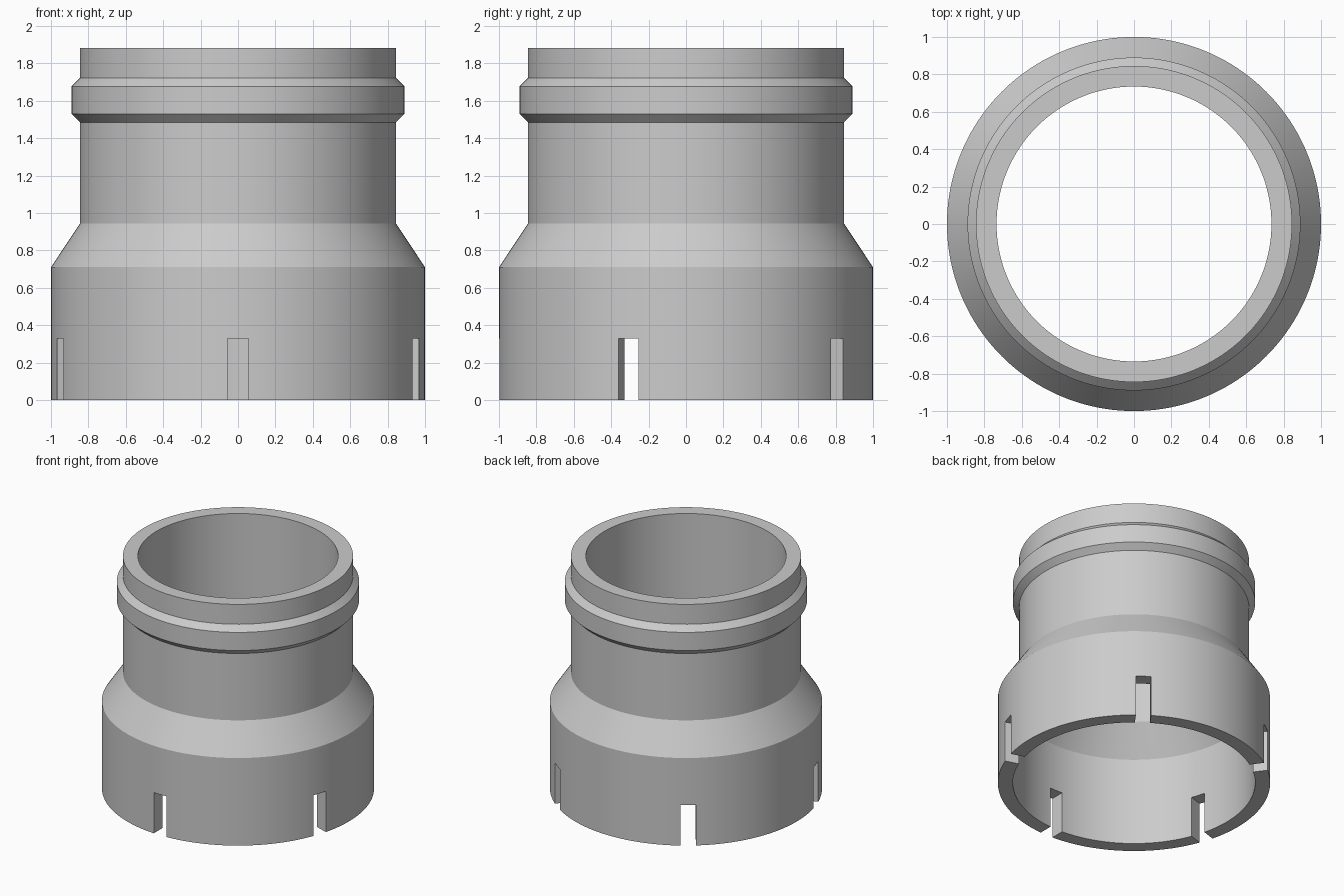
import bpy, bmesh, math
from mathutils import Matrix

if "Cube" in bpy.data.objects:
    bpy.data.objects.remove(bpy.data.objects["Cube"])

SEGMENTS = 160
SLOTS = 5

# Closed wall section (radius, height): outside going up, then the bore going down
PROFILE = [(1.0, 0), (1.0, 0.71), (0.845, 0.943), (0.845, 1.485), (0.89, 1.53),
           (0.89, 1.677), (0.845, 1.722), (0.845, 1.883),
           (0.735, 1.883), (0.735, 0.943), (0.89, 0.71), (0.89, 0)]


def make_object(name, bm):
    bmesh.ops.recalc_face_normals(bm, faces=bm.faces)
    mesh = bpy.data.meshes.new(name)
    bm.to_mesh(mesh)
    bm.free()
    obj = bpy.data.objects.new(name, mesh)
    bpy.context.collection.objects.link(obj)
    return obj


# Stepped sleeve, revolved from the section
bm = bmesh.new()
rings = []
for i in range(SEGMENTS):
    a = math.tau * i / SEGMENTS
    rings.append([bm.verts.new((r * math.cos(a), r * math.sin(a), z)) for r, z in PROFILE])
for i in range(SEGMENTS):
    p, q = rings[i], rings[(i + 1) % SEGMENTS]
    for j in range(len(PROFILE)):
        k = (j + 1) % len(PROFILE)
        bm.faces.new((p[j], q[j], q[k], p[k]))
sleeve = make_object("stepped_sleeve", bm)

# Slot cutters: five boxes through the lower wall, one facing the front
bm = bmesh.new()
for i in range(SLOTS):
    turn = Matrix.Rotation(-math.pi / 2 + math.tau * i / SLOTS, 4, 'Z')
    box = Matrix.Translation((0.95, 0, 0.115)) @ Matrix.Diagonal((0.4, 0.112, 0.43, 1))
    bmesh.ops.create_cube(bm, size=1, matrix=turn @ box)
cutter = make_object("slot_cutter", bm)

# Cut the slots, then drop the helper
cut = sleeve.modifiers.new("slots", 'BOOLEAN')
cut.operation = 'DIFFERENCE'
cut.solver = 'EXACT'
cut.object = cutter
bpy.context.view_layer.objects.active = sleeve
sleeve.select_set(True)
bpy.ops.object.modifier_apply(modifier=cut.name)
bpy.data.objects.remove(cutter, do_unlink=True)

# Smooth round walls with crisp edges
bpy.ops.object.shade_smooth_by_angle(angle=math.radians(30))
